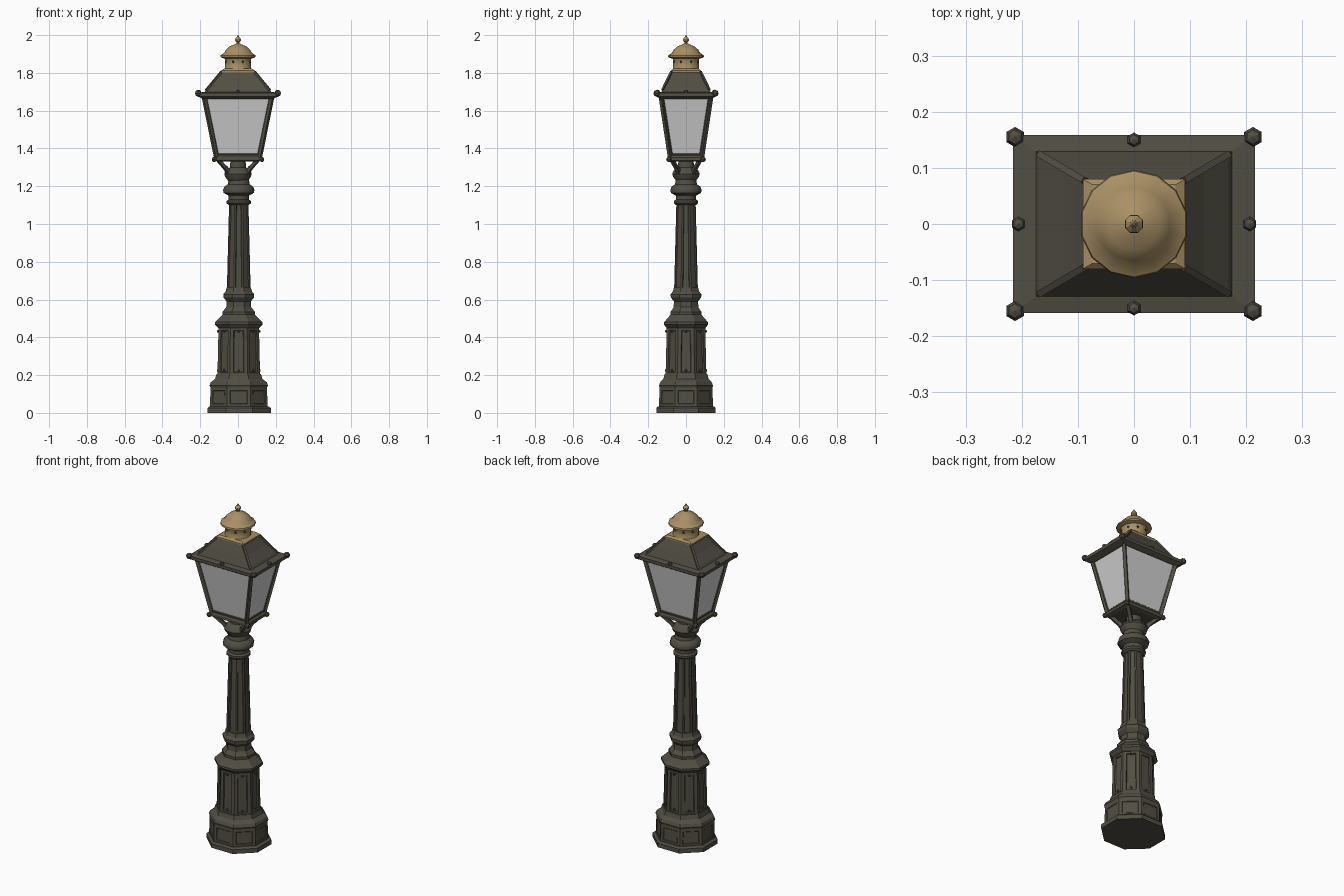
import bpy, bmesh, math
from mathutils import Vector

cube = bpy.data.objects.get("Cube")
if cube:
    bpy.data.objects.remove(cube)


def make_material(name, color):
    m = bpy.data.materials.new(name)
    m.use_nodes = True
    m.diffuse_color = (*color, 1)
    bsdf = next(n for n in m.node_tree.nodes if n.type == 'BSDF_PRINCIPLED')
    bsdf.inputs["Base Color"].default_value = (*color, 1)
    bsdf.inputs["Roughness"].default_value = 0.7
    return m


IRON = make_material("dark olive iron", (0.083, 0.077, 0.056))
BRASS = make_material("aged brass", (0.40, 0.28, 0.13))
GLASS = make_material("frosted glass", (0.62, 0.62, 0.62))


def finish(name, bm, mats, smooth=False):
    bmesh.ops.recalc_face_normals(bm, faces=bm.faces)
    mesh = bpy.data.meshes.new(name)
    bm.to_mesh(mesh)
    bm.free()
    for m in mats:
        mesh.materials.append(m)
    ob = bpy.data.objects.new(name, mesh)
    bpy.context.collection.objects.link(ob)
    if smooth:
        bpy.ops.object.select_all(action='DESELECT')
        ob.select_set(True)
        bpy.context.view_layer.objects.active = ob
        bpy.ops.object.shade_smooth_by_angle(angle=math.radians(40))
    return ob


def stack(name, rings, sides, mats=(IRON,), cx=0.0, inset=None, smooth=False):
    """Loft rings (half x, half y, z); flat sides face the axes.
    inset = (low z, high z, border, depth, material index) sinks panels."""
    bm = bmesh.new()
    k = 1 / math.cos(math.pi / sides)
    loops = []
    for hx, hy, z in rings:
        angles = [math.tau * (i + 0.5) / sides for i in range(sides)]
        loops.append([bm.verts.new((cx + hx * k * math.cos(a), hy * k * math.sin(a), z))
                      for a in angles])
    for a, b in zip(loops, loops[1:]):
        for i in range(sides):
            j = (i + 1) % sides
            bm.faces.new((a[i], a[j], b[j], b[i]))
    bm.faces.new(loops[0][::-1])
    bm.faces.new(loops[-1])
    bmesh.ops.recalc_face_normals(bm, faces=bm.faces)
    if inset:
        low, high, border, depth, index = inset
        panels = [f for f in bm.faces if abs(f.normal.z) < 0.5
                  and low < f.calc_center_median().z < high]
        bmesh.ops.inset_individual(bm, faces=panels, thickness=border, use_even_offset=True)
        bmesh.ops.inset_individual(bm, faces=panels, thickness=0.003, depth=-depth,
                                   use_even_offset=True)
        for f in panels:
            f.material_index = index
    return finish(name, bm, mats, smooth)


def beam(name, start, end, width, mat=IRON):
    a, b = Vector(start), Vector(end)
    bm = bmesh.new()
    bmesh.ops.create_cube(bm, size=1)
    bmesh.ops.scale(bm, vec=(width, width, (b - a).length), verts=bm.verts)
    ob = finish(name, bm, [mat])
    ob.rotation_euler = (b - a).to_track_quat('Z', 'Y').to_euler()
    ob.location = (a + b) / 2
    return ob


def knob(name, location, radius, mat=IRON):
    bm = bmesh.new()
    bmesh.ops.create_uvsphere(bm, u_segments=6, v_segments=4, radius=radius)
    finish(name, bm, [mat]).location = location


def round_rings(profile):
    return [(r, r, z) for r, z in profile]


# Octagonal foot, plinth and panelled pedestal
stack("foot", [(0.168, 0.157, 0), (0.168, 0.157, 0.025), (0.155, 0.148, 0.035)], 8, cx=0.006)
stack("plinth", [(0.152, 0.143, 0.03), (0.150, 0.140, 0.135), (0.155, 0.143, 0.145),
                 (0.148, 0.136, 0.163), (0.125, 0.12, 0.18), (0.118, 0.113, 0.205)],
      8, cx=0.004, inset=(0.06, 0.12, 0.016, 0.003, 0))
stack("pedestal", [(0.113, 0.108, 0.195), (0.107, 0.102, 0.455)], 8, cx=0.004,
      inset=(0.25, 0.4, 0.018, 0.007, 0))
stack("pedestal_cornice", [(0.110, 0.104, 0.45), (0.126, 0.117, 0.468), (0.126, 0.117, 0.48),
                           (0.105, 0.098, 0.50), (0.086, 0.082, 0.52),
                           (0.086, 0.082, 0.535), (0.066, 0.064, 0.56)], 8, cx=0.004)
for i in range(8):
    a = math.tau * i / 8
    for z in (0.225, 0.432):
        knob("pedestal_bolt", (0.004 + 0.110 * math.cos(a), 0.105 * math.sin(a), z), 0.007)

# Moulded collar and fluted shaft
stack("shaft_collar", round_rings([(0.066, 0.55), (0.064, 0.59), (0.080, 0.61), (0.082, 0.628),
                                   (0.070, 0.642), (0.064, 0.665)]), 8, cx=0.004)
stack("shaft", round_rings([(0.063, 0.65), (0.051, 1.115)]), 8, cx=0.004,
      inset=(0.7, 1.05, 0.008, 0.005, 0))
stack("shaft_capital", round_rings([(0.053, 1.10), (0.064, 1.11), (0.064, 1.122), (0.053, 1.13),
                                    (0.054, 1.15), (0.080, 1.165), (0.083, 1.18),
                                    (0.076, 1.198), (0.058, 1.21), (0.054, 1.235)]),
      12, cx=0.004, smooth=True)
stack("neck", round_rings([(0.050, 1.225), (0.068, 1.25), (0.073, 1.265), (0.066, 1.282),
                           (0.042, 1.30), (0.040, 1.345)]), 12, smooth=True)

# Lantern tray, glazed body and eave frame
stack("lantern_tray", [(0.108, 0.075, 1.33), (0.128, 0.092, 1.337),
                       (0.128, 0.092, 1.352), (0.117, 0.085, 1.364)], 4)
stack("lantern_body", [(0.117, 0.086, 1.355), (0.184, 0.136, 1.68)], 4,
      mats=(IRON, GLASS), inset=(1.4, 1.65, 0.014, 0.004, 1))
stack("eave", [(0.184, 0.136, 1.662), (0.216, 0.159, 1.676), (0.216, 0.159, 1.694),
               (0.178, 0.131, 1.70)], 4)
stack("roof", [(0.178, 0.132, 1.695), (0.168, 0.124, 1.712), (0.125, 0.103, 1.758),
               (0.092, 0.080, 1.80), (0.083, 0.074, 1.815)], 4)

for sx in (-1, 1):
    for sy in (-1, 1):
        beam("corner_post", (sx * 0.115, sy * 0.084, 1.35), (sx * 0.182, sy * 0.134, 1.68), 0.017)
        beam("roof_rib", (sx * 0.168, sy * 0.124, 1.708), (sx * 0.088, sy * 0.077, 1.805), 0.012)
        beam("support_arm", (sx * 0.045, sy * 0.035, 1.265), (sx * 0.068, sy * 0.05, 1.30), 0.02)
        beam("support_arm_tip", (sx * 0.066, sy * 0.049, 1.295), (sx * 0.107, sy * 0.076, 1.342), 0.018)
        knob("tray_knob", (sx * 0.126, sy * 0.090, 1.342), 0.015)
        knob("eave_knob", (sx * 0.212, sy * 0.155, 1.692), 0.018)
for x, y in ((0.206, 0), (-0.206, 0), (0, 0.150), (0, -0.150)):
    knob("eave_stud", (x, y, 1.698), 0.013)

# Brass vent, domed cap and finial
stack("vent_base", [(0.090, 0.079, 1.802), (0.091, 0.080, 1.812), (0.074, 0.070, 1.822)], 4,
      mats=(BRASS,))
stack("vent_drum", round_rings([(0.075, 1.812), (0.068, 1.825), (0.068, 1.868), (0.074, 1.88)]),
      12, mats=(BRASS,), smooth=True)
for i in range(8):
    a = math.tau * (i + 0.5) / 8
    knob("vent_hole_cover", (0.066 * math.cos(a), 0.066 * math.sin(a), 1.858), 0.008, IRON)
stack("vent_cap", round_rings([(0.074, 1.876), (0.094, 1.884), (0.092, 1.893), (0.074, 1.905),
                               (0.064, 1.922), (0.045, 1.940), (0.018, 1.951),
                               (0.009, 1.956)]), 14, mats=(BRASS,), smooth=True)
stack("finial", round_rings([(0.008, 1.948), (0.009, 1.962), (0.016, 1.970), (0.015, 1.980),
                             (0.007, 1.990), (0.002, 2.0)]), 8, mats=(BRASS,))
